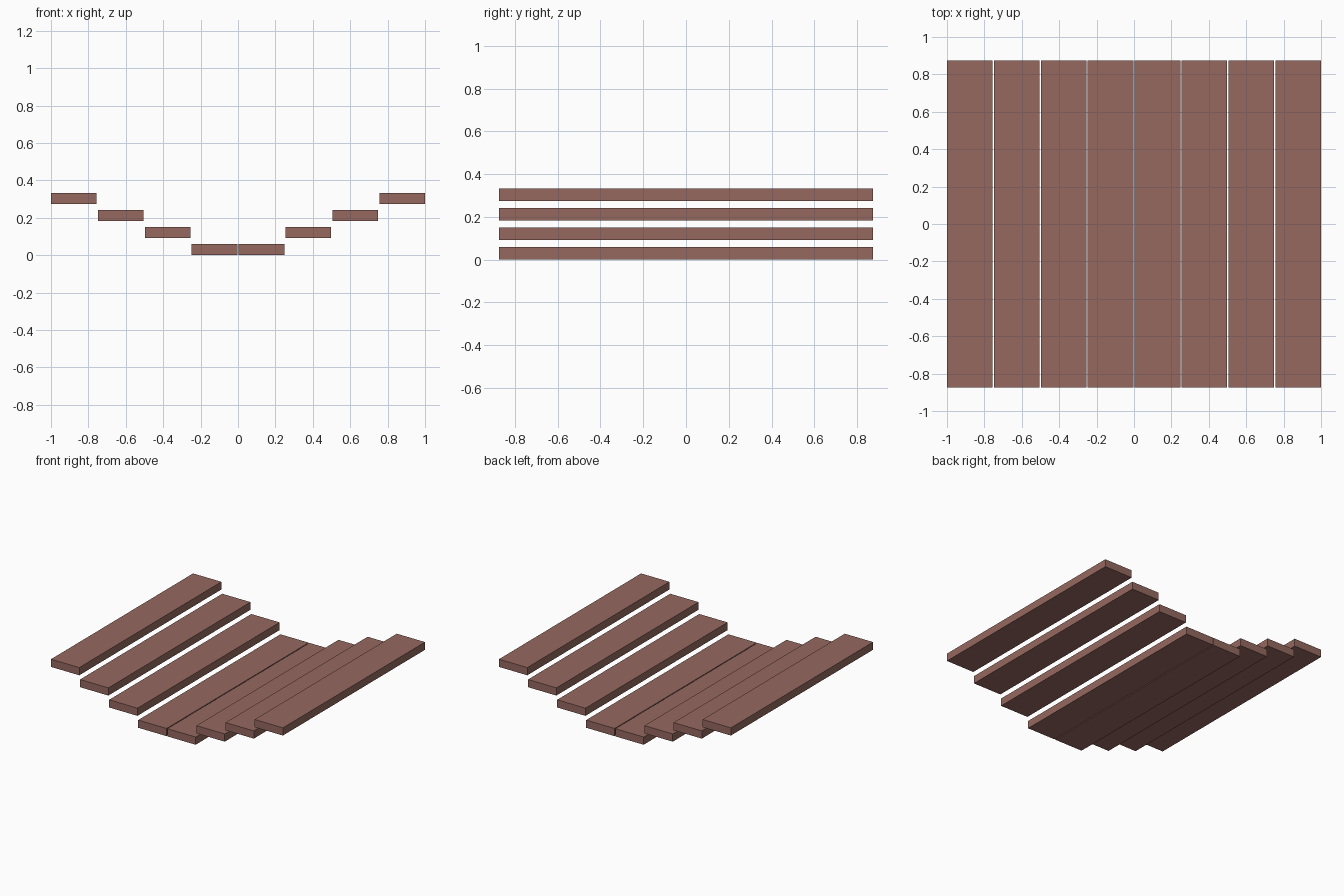
import bpy

if "Cube" in bpy.data.objects:
    bpy.data.objects.remove(bpy.data.objects["Cube"])

COUNT, WIDTH, LENGTH, THICK = 8, 0.244, 1.75, 0.06
PITCH = (2 - WIDTH) / (COUNT - 1)
STEP = 0.091

wood = bpy.data.materials.new("brown_wood")
wood.diffuse_color = (0.30, 0.14, 0.115, 1)
wood.use_nodes = True
wood.node_tree.nodes["Principled BSDF"].inputs["Base Color"].default_value = wood.diffuse_color


def plank(name, x, bottom):
    bpy.ops.mesh.primitive_cube_add(size=1, location=(x, 0, bottom + THICK / 2))
    ob = bpy.context.object
    ob.name = name
    ob.scale = (WIDTH, LENGTH, THICK)
    bpy.ops.object.transform_apply(location=False, rotation=False, scale=True)
    ob.data.materials.append(wood)


# Planks stepping up from the centre pair on both sides
for level in range(COUNT // 2):
    for side, label in ((-1, "left"), (1, "right")):
        plank(f"{label}_plank_{level + 1}", side * (level + 0.5) * PITCH, level * STEP)
